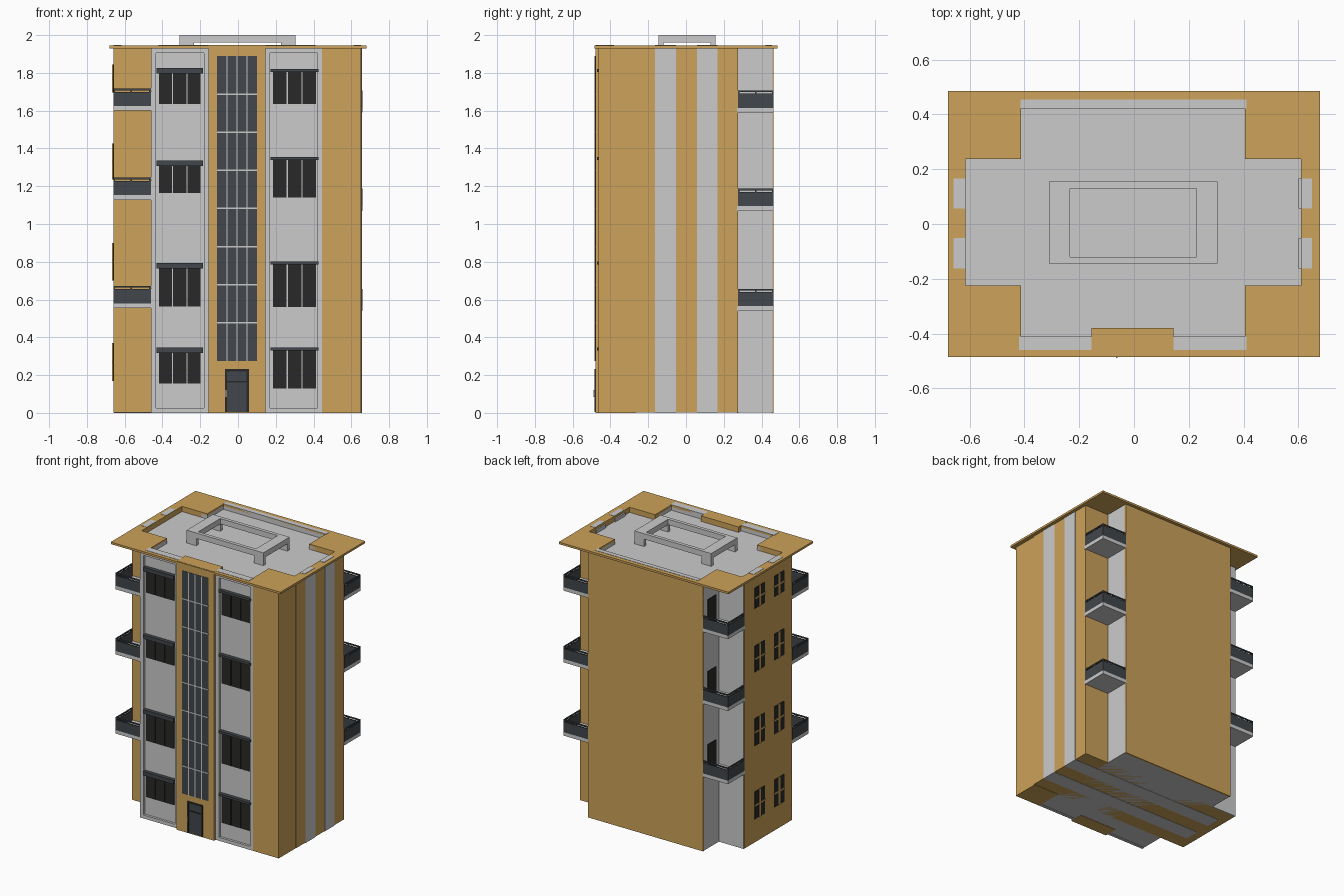
import bpy, bmesh

if "Cube" in bpy.data.objects:
    bpy.data.objects.remove(bpy.data.objects["Cube"], do_unlink=True)


def material(name, rgb):
    mat = bpy.data.materials.new(name)
    mat.use_nodes = True
    color = (*rgb, 1)
    mat.diffuse_color = color
    mat.node_tree.nodes["Principled BSDF"].inputs["Base Color"].default_value = color
    return mat


OCHRE = material("ochre_render", (0.61, 0.36, 0.10))
DARK = material("dark_metal", (0.055, 0.062, 0.07))
BLACK = material("black_glass", (0.022, 0.022, 0.021))
GREY = None


def finish(name, bm, mat):
    bmesh.ops.recalc_face_normals(bm, faces=bm.faces)
    mesh = bpy.data.meshes.new(name)
    bm.to_mesh(mesh)
    bm.free()
    if mat:
        mesh.materials.append(mat)
    obj = bpy.data.objects.new(name, mesh)
    bpy.context.collection.objects.link(obj)
    return obj


def boxes(name, spans, mat=GREY):
    """One object made of boxes, each given as (x0, x1, y0, y1, z0, z1)."""
    bm = bmesh.new()
    for s in spans:
        verts = bmesh.ops.create_cube(bm, size=1)["verts"]
        for v in verts:
            for i in range(3):
                v.co[i] = s[2 * i] if v.co[i] < 0 else s[2 * i + 1]
    return finish(name, bm, mat)


def box(name, *span, mat=GREY):
    return boxes(name, [span], mat)


def prism(name, points, z0, z1, mat=GREY):
    bm = bmesh.new()
    face = bm.faces.new([bm.verts.new((x, y, z0)) for x, y in points])
    top = bmesh.ops.extrude_face_region(bm, geom=[face])["geom"]
    bmesh.ops.translate(bm, vec=(0, 0, z1 - z0),
                        verts=[v for v in top if isinstance(v, bmesh.types.BMVert)])
    return finish(name, bm, mat)


def cut(obj, cutter):
    mod = obj.modifiers.new("recess", 'BOOLEAN')
    mod.operation = 'DIFFERENCE'
    mod.object = cutter
    bpy.context.view_layer.objects.active = obj
    bpy.ops.object.modifier_apply(modifier=mod.name)


FLOOR, EAVE, TOP = 1.905, 1.93, 1.945
CAP = TOP + 0.002

# Main masses
core = box("core_walls", -.46, .46, -.445, .458, .002, EAVE + .003)
wing = box("side_wings", -.66, .655, -.27, .275, .002, EAVE + .003, mat=OCHRE)
slab = box("roof_slab", -.68, .68, -.485, .485, EAVE, TOP, mat=OCHRE)
box("front_corner_block", .445, .65, -.462, -.265, 0, EAVE, mat=OCHRE)
box("back_wall", -.46, .46, .45, .462, 0, EAVE, mat=OCHRE)
box("back_recess_wall", -.657, -.46, .27, .278, 0, EAVE)
box("stair_tower", -.155, .145, -.48, -.38, 0, CAP, mat=OCHRE)

# Cross-shaped roof recess
cross = [(-.615, -.225), (-.412, -.225), (-.412, -.41), (.405, -.41),
         (.405, -.225), (.61, -.225), (.61, .237), (.405, .237),
         (.405, .422), (-.412, .422), (-.412, .237), (-.615, .237)]
cutter = prism("recess_cutter", cross, FLOOR, 2.1)
cutter.hide_render = True
for part in (core, wing, slab):
    cut(part, cutter)
bpy.data.objects.remove(cutter, do_unlink=True)
prism("roof_floor", cross, FLOOR - .01, FLOOR + .002)

# Parapet caps
boxes("parapet_caps", [(-.42, -.155, -.46, -.41, EAVE, CAP),
                       (.145, .41, -.46, -.41, EAVE, CAP),
                       (-.415, .41, .422, .455, EAVE, CAP)])

# Vertical stripes on the side wall, running under the base
for label, y0, y1 in (("front", -.163, -.052), ("back", .057, .167)):
    boxes(label + "_stripe", [(.6, .657, y0, y1, 0, EAVE),
                              (-.6, .6, y0, y1, 0, .01),
                              (.611, .65, y0, y1, EAVE, CAP),
                              (-.66, -.616, y0, y1, EAVE, CAP)])

# Rooftop frame on four corner legs
X0, X1, Y0, Y1 = -.31, .305, -.145, .155
ix, iy = .077, .025
ring = [(X0, X1, Y0, Y0 + iy), (X0, X1, Y1 - iy, Y1),
        (X0, X0 + ix, Y0 + iy, Y1 - iy), (X1 - ix, X1, Y0 + iy, Y1 - iy)]
legs = [(x, x + ix, y, y + iy) for x in (X0, X1 - ix) for y in (Y0, Y1 - iy)]
boxes("rooftop_frame", [(*r, 1.96, 2) for r in ring] + [(*l, FLOOR, 1.96) for l in legs])


# Front bays: raised border, triple windows and hoods
def front_bay(side, x0, x1, wx0, wx1, hood, rows):
    b, y0, y1 = .025, -.462, -.44
    boxes(side + "_bay_border", [(x0, x0 + b, y0, y1, 0, EAVE), (x1 - b, x1, y0, y1, 0, EAVE),
                                 (x0 + b, x1 - b, y0, y1, 0, b),
                                 (x0 + b, x1 - b, y0, y1, EAVE - b, EAVE)])
    step = (wx1 - wx0) / 3
    panes, hoods = [], []
    for z0, z1 in rows:
        panes += [(wx0 + i * step + .003, wx0 + (i + 1) * step - .003, -.452, -.44, z0, z1)
                  for i in range(3)]
        hoods.append((wx0 - .01, wx1 + .01, -.472, -.44, z1, z1 + hood))
    boxes(side + "_bay_windows", panes, BLACK)
    boxes(side + "_bay_hoods", hoods, DARK)


front_bay("right", -.46, -.155, -.422, -.195, .028,
          [(.155, .317), (.563, .765), (1.165, 1.307), (1.635, 1.797)])
front_bay("left", .145, .445, .183, .417, .016,
          [(.13, .33), (.56, .785), (1.14, 1.34), (1.635, 1.805)])

# Stair tower glazing
gx0, gx1, gz0, gz1 = -.11, .1, .275, 1.89
box("tower_glass", gx0, gx1, -.482, -.47, gz0, gz1, mat=DARK)
bars = []
for i in range(1, 4):
    x = gx0 + (gx1 - gx0) * i / 4
    bars.append((x - .003, x + .003, -.485, -.475, gz0, gz1))
for i in range(1, 8):
    z = gz0 + (gz1 - gz0) * i / 8
    bars.append((gx0, gx1, -.485, -.475, z - .004, z + .004))
boxes("tower_glazing_bars", bars)

# Entrance door
dx0, dx1, dz = -.07, .057, .232
boxes("door_frame", [(dx0, dx0 + .013, -.485, -.47, .005, dz), (dx1 - .013, dx1, -.485, -.47, .005, dz),
                     (dx0, dx1, -.485, -.47, dz - .013, dz), (dx0, dx1, -.485, -.47, .16, .17)], BLACK)
box("door_leaf", dx0, dx1, -.482, -.47, .005, dz, mat=DARK)
box("door_handle", dx0 + .004, dx0 + .009, -.49, -.48, .085, .12)

# Side wall windows with crossing bars
panes, bars = [], []
for y in (.1, -.12):
    for z, h in ((.27, .2), (.80, .2), (1.33, .19), (1.77, .15)):
        y0, y1, z0, z1 = y - .058, y + .058, z - h / 2, z + h / 2
        panes.append((-.663, -.65, y0, y1, z0, z1))
        bars += [(-.666, -.655, y - .01, y + .01, z0, z1),
                 (-.666, -.655, y0, y1, z - .006, z + .006)]
boxes("side_window_panes", panes, BLACK)
boxes("side_window_bars", bars, OCHRE)


# Corner balconies: slab, solid railing and handrail on the two open sides
def balcony(name, sx, sy, z):
    def place(a0, a1, b0, b1, z0, z1):
        xs, ys = sorted((sx * a0, sx * a1)), sorted((sy * b0, sy * b1))
        return (*xs, *ys, z + z0, z + z1)
    boxes(name + "_slab", [place(.455, .66, .27, .462, 0, .025)])
    t = .008
    rails = []
    for z0, z1 in ((.025, .1), (.108, .117)):
        rails += [place(.66 - t, .66, .275, .462, z0, z1),
                  place(.46, .66 - t, .462 - t, .462, z0, z1)]
    posts = [(.66 - t, .275), (.66 - t, .365), (.66 - t, .454), (.56, .454), (.462, .454)]
    rails += [place(a, a + t, b, b + t, .1, .108) for a, b in posts]
    boxes(name + "_railing", rails, DARK)


for name, sx, sy, levels in (("front_right", -1, -1, (.555, 1.128, 1.6)),
                             ("back_right", -1, 1, (.54, 1.07, 1.59)),
                             ("back_left", 1, 1, (.54, 1.07, 1.59))):
    for n, z in enumerate(levels, 1):
        balcony(f"{name}_balcony_{n}", sx, sy, z)

# Balcony doors
for n, z in enumerate((.565, 1.095, 1.615), 1):
    box(f"balcony_door_{n}", -.464, -.45, .315, .41, z, z + .19, mat=BLACK)
